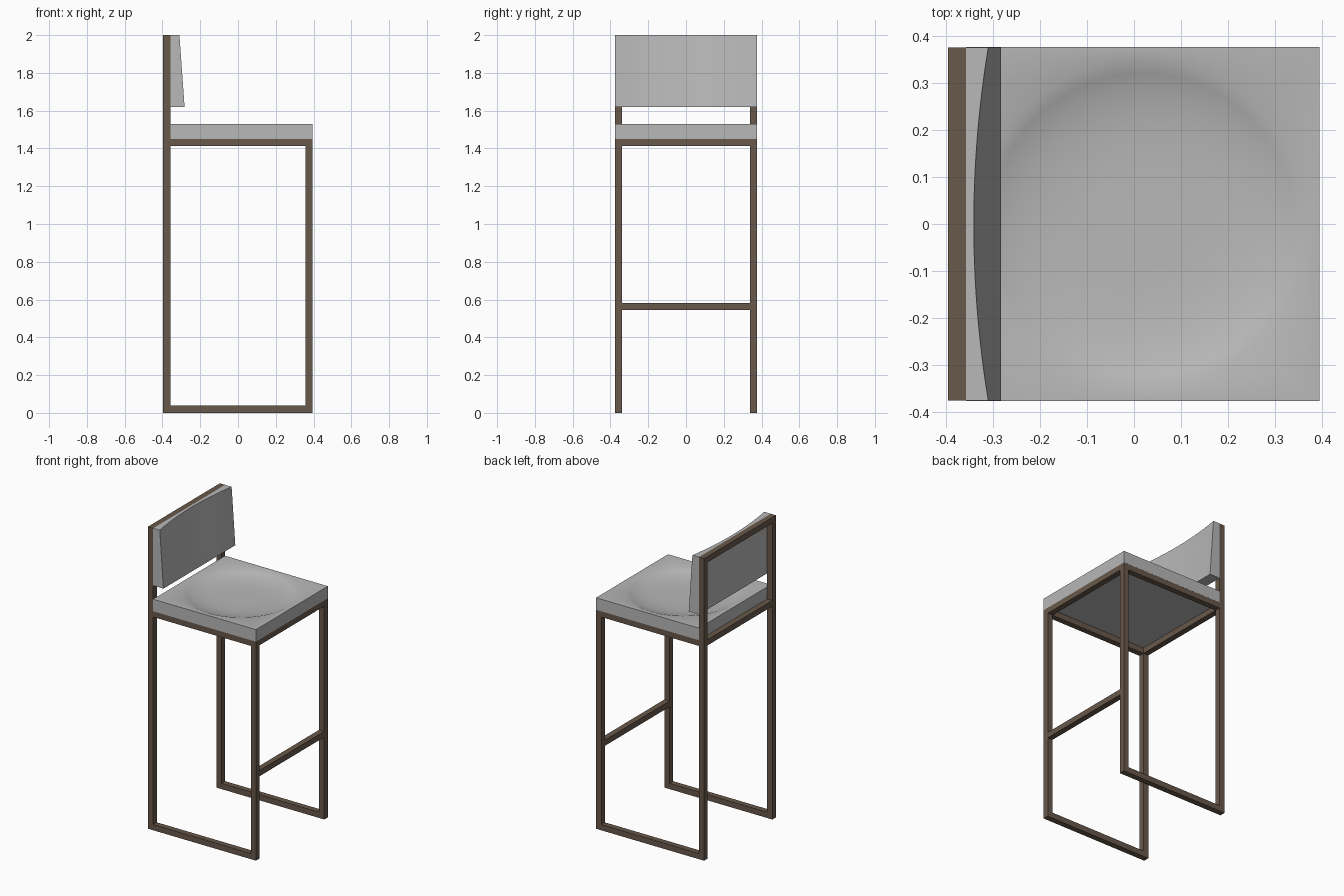
import bpy, bmesh
from math import pi, cos, sin

if "Cube" in bpy.data.objects:
    bpy.data.objects.remove(bpy.data.objects["Cube"], do_unlink=True)


def material(name, rgb):
    m = bpy.data.materials.new(name)
    m.use_nodes = True
    m.diffuse_color = (*rgb, 1)
    m.node_tree.nodes["Principled BSDF"].inputs["Base Color"].default_value = (*rgb, 1)
    return m


BROWN = material("brown frame", (0.14, 0.098, 0.07))
GREY = material("grey upholstery", (0.48, 0.48, 0.48))


def finish(bm, name, mat):
    bmesh.ops.recalc_face_normals(bm, faces=bm.faces)
    mesh = bpy.data.meshes.new(name)
    bm.to_mesh(mesh)
    bm.free()
    mesh.materials.append(mat)
    obj = bpy.data.objects.new(name, mesh)
    bpy.context.collection.objects.link(obj)
    return obj


def smooth(obj, angle):
    bpy.ops.object.select_all(action="DESELECT")
    obj.select_set(True)
    bpy.context.view_layer.objects.active = obj
    bpy.ops.object.shade_smooth_by_angle(angle=angle)


def bar(name, x, y, z):
    """Box spanning the given (low, high) ranges."""
    bm = bmesh.new()
    bmesh.ops.create_cube(bm, size=1)
    for v in bm.verts:
        v.co = [r[0] if c < 0 else r[1] for c, r in zip(v.co, (x, y, z))]
    return finish(bm, name, BROWN)


# Square-tube frame
T = 0.038
X0, X1, Y = -0.396, 0.395, 0.376
SEAT_Z, TOP = 1.45, 2.0
back, front = (X0, X0 + T), (X1 - T, X1)
between_x, between_y = (back[1], front[0]), (T - Y, Y - T)
seat_rail = (SEAT_Z - T, SEAT_Z)

for side, y in (("right", (-Y, T - Y)), ("left", (Y - T, Y))):
    bar(f"{side}_back_post", back, y, (0, TOP))
    bar(f"{side}_front_leg", front, y, (0, SEAT_Z))
    bar(f"{side}_floor_rail", between_x, y, (0, T))
    bar(f"{side}_seat_rail", between_x, y, seat_rail)
bar("front_seat_rail", front, between_y, seat_rail)
bar("back_seat_rail", back, between_y, seat_rail)
bar("footrest", front, between_y, (0.545, 0.545 + T))
bar("back_top_rail", back, between_y, (TOP - T, TOP))

# Seat cushion: square block with a round dished top
SEGMENTS, RINGS, RADIUS, DEPTH = 64, 12, 0.35, 0.04
SEAT_TOP = 1.53
centre = (back[1] + X1) / 2
half = (X1 - back[1]) / 2
bm = bmesh.new()


def ring(radius, z, square=False):
    verts = []
    for i in range(SEGMENTS):
        a = 2 * pi * i / SEGMENTS
        c, s = cos(a), sin(a)
        k = 1 / max(abs(c), abs(s)) if square else 1
        verts.append(bm.verts.new((centre + radius * k * c, radius * k * s, z)))
    return verts


rings = []
for j in range(1, RINGS + 1):
    t = j / RINGS
    rings.append(ring(RADIUS * t, SEAT_TOP - DEPTH * (1 - t ** 4)))
rings += [ring(half, SEAT_TOP, True), ring(half, SEAT_Z, True)]
middle = bm.verts.new((centre, 0, SEAT_TOP - DEPTH))
for i in range(SEGMENTS):
    n = (i + 1) % SEGMENTS
    bm.faces.new((middle, rings[0][i], rings[0][n]))
    for a, b in zip(rings, rings[1:]):
        bm.faces.new((a[i], b[i], b[n], a[n]))
bm.faces.new(rings[-1])
smooth(finish(bm, "seat_cushion", GREY), 0.7)

# Back cushion: straight lower edge, blending to a hollow upper edge
STEPS, LOW = 24, 1.62
bm = bmesh.new()
sections = []
for i in range(STEPS + 1):
    u = 2 * i / STEPS - 1
    outline = ((back[1], LOW), (-0.283, LOW), (-0.341 + 0.031 * u * u, TOP), (back[1], TOP))
    sections.append([bm.verts.new((x, u * Y, z)) for x, z in outline])
for a, b in zip(sections, sections[1:]):
    for k in range(4):
        m = (k + 1) % 4
        bm.faces.new((a[k], a[m], b[m], b[k]))
bm.faces.new(sections[0])
bm.faces.new(sections[-1])
smooth(finish(bm, "back_cushion", GREY), 0.6)
